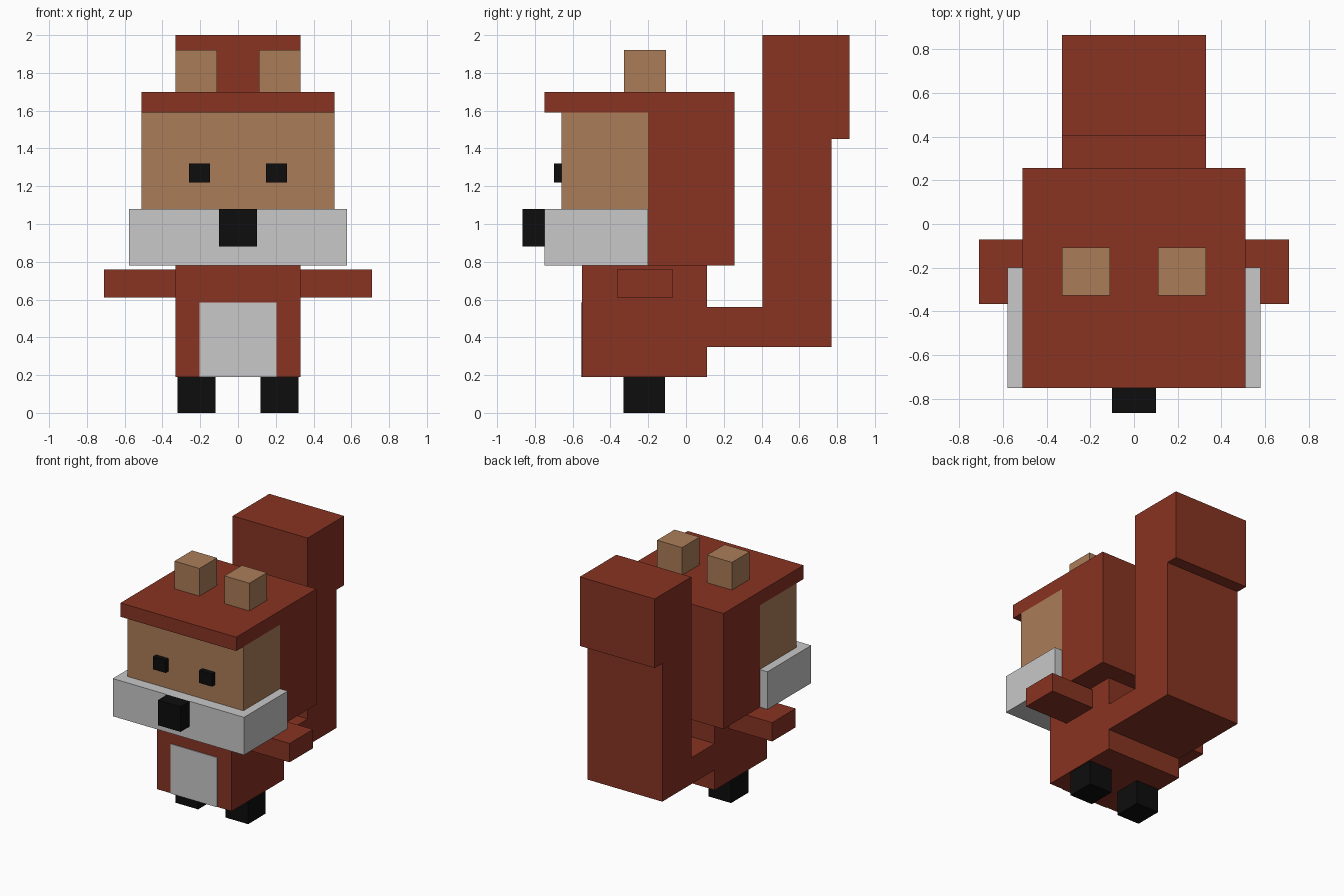
import bpy, bmesh

if "Cube" in bpy.data.objects:
    bpy.data.objects.remove(bpy.data.objects["Cube"])


def material(name, rgb):
    m = bpy.data.materials.new(name)
    m.diffuse_color = (*rgb, 1.0)
    m.use_nodes = True
    m.node_tree.nodes["Principled BSDF"].inputs["Base Color"].default_value = m.diffuse_color
    return m


RED = material("rust red", (0.246, 0.033, 0.016))
TAN = material("tan", (0.407, 0.202, 0.098))
GREY = material("light grey", (0.578, 0.578, 0.578))
BLACK = material("black", (0.004, 0.004, 0.004))


def extrude(name, profile, x0, x1, mat):
    """Extrude a (y, z) side profile from x0 to x1."""
    bm = bmesh.new()
    face = bm.faces.new([bm.verts.new((x0, y, z)) for y, z in profile])
    new = bmesh.ops.extrude_face_region(bm, geom=[face])["geom"]
    verts = [g for g in new if isinstance(g, bmesh.types.BMVert)]
    bmesh.ops.translate(bm, verts=verts, vec=(x1 - x0, 0, 0))
    bmesh.ops.recalc_face_normals(bm, faces=bm.faces[:])
    mesh = bpy.data.meshes.new(name)
    bm.to_mesh(mesh)
    bm.free()
    mesh.materials.append(mat)
    ob = bpy.data.objects.new(name, mesh)
    bpy.context.collection.objects.link(ob)
    return ob


def box(name, x, y, z, mat):
    profile = [(y[0], z[0]), (y[1], z[0]), (y[1], z[1]), (y[0], z[1])]
    return extrude(name, profile, x[0], x[1], mat)


def pair(name, x, y, z, mat):
    """Box on the +x side and its mirror image."""
    box(name + "_right", x, y, z, mat)
    box(name + "_left", (-x[1], -x[0]), y, z, mat)


# Body and belly patch
box("body", (-0.33, 0.33), (-0.55, 0.11), (0.19, 0.78), RED)
box("belly_patch", (-0.205, 0.205), (-0.556, -0.55), (0.19, 0.585), GREY)

# Limbs
pair("leg", (0.12, 0.32), (-0.33, -0.11), (0.0, 0.19), BLACK)
pair("arm", (0.33, 0.71), (-0.365, -0.07), (0.61, 0.76), RED)

# Head: back of the skull with the brow overhanging the face
extrude("head", [(0.257, 0.78), (0.257, 1.70), (-0.75, 1.70),
                 (-0.75, 1.59), (-0.20, 1.59), (-0.20, 0.78)],
        -0.51, 0.51, RED)
box("face", (-0.51, 0.51), (-0.66, -0.20), (1.08, 1.59), TAN)
box("muzzle", (-0.578, 0.578), (-0.75, -0.20), (0.78, 1.08), GREY)
box("nose", (-0.10, 0.10), (-0.865, -0.75), (0.88, 1.08), BLACK)
pair("eye", (0.148, 0.26), (-0.70, -0.66), (1.22, 1.32), BLACK)
pair("ear", (0.11, 0.33), (-0.328, -0.107), (1.70, 1.92), TAN)

# Tail: low root, tall shaft and thicker tip in one profile
extrude("tail", [(0.11, 0.35), (0.77, 0.35), (0.77, 1.45), (0.865, 1.45),
                 (0.865, 2.0), (0.405, 2.0), (0.405, 0.56), (0.11, 0.56)],
        -0.33, 0.33, RED)
